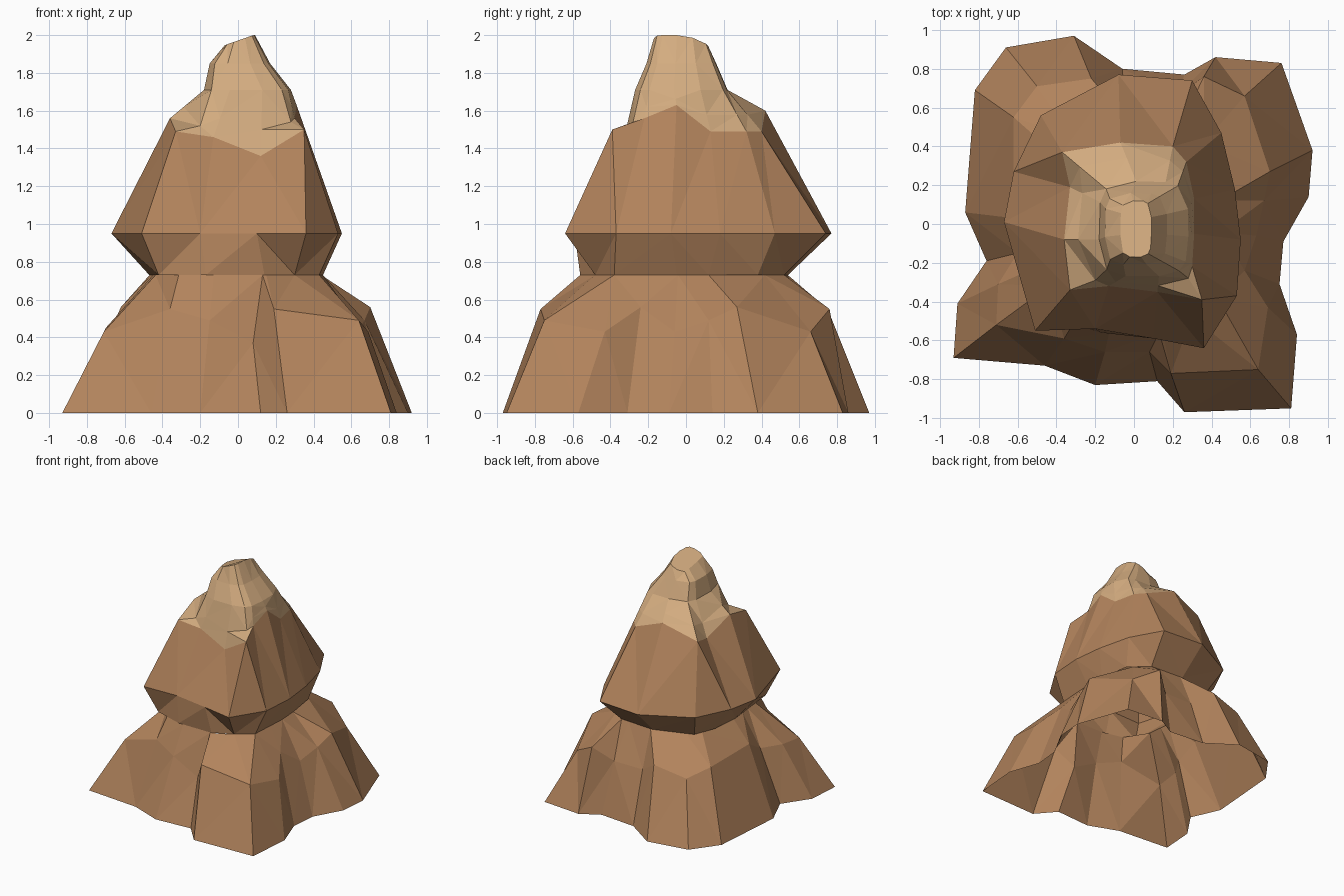
import bpy, bmesh, math
from mathutils import Vector

if "Cube" in bpy.data.objects:
    bpy.data.objects.remove(bpy.data.objects["Cube"])


def material(name, rgb):
    m = bpy.data.materials.new(name)
    m.diffuse_color = (*rgb, 1)
    m.use_nodes = True
    m.node_tree.nodes["Principled BSDF"].inputs["Base Color"].default_value = m.diffuse_color
    return m


BROWN = material("rock brown", (0.445, 0.228, 0.107))
TAN = material("peak tan", (0.655, 0.413, 0.215))


def loft(name, rings, mat, close_top=False):
    """Skin a stack of equal-count rings with flat triangles."""
    bm = bmesh.new()
    rows = [[bm.verts.new(p) for p in r] for r in rings]
    n = len(rows[0])
    for a, b in zip(rows, rows[1:]):
        for i in range(n):
            j = (i + 1) % n
            bm.faces.new((a[i], a[j], b[j], b[i]))
    if close_top:
        bm.faces.new(rows[-1])
    bmesh.ops.triangulate(bm, faces=[f for f in bm.faces if len(f.verts) == 4],
                          quad_method='SHORT_EDGE')
    me = bpy.data.meshes.new(name)
    bm.to_mesh(me)
    bm.free()
    me.materials.append(mat)
    ob = bpy.data.objects.new(name, me)
    bpy.context.collection.objects.link(ob)
    return ob


def at(points, z):
    return [(x, y, z) for x, y in points]


def on_outline(poly, x, y):
    """Point where the ray from the centre through (x, y) meets the outline."""
    d = Vector((x, y))
    for p, q in zip(poly, poly[1:] + poly[:1]):
        p, e = Vector(p), Vector(q) - Vector(p)
        den = d.cross(e)
        if abs(den) < 1e-9:
            continue
        t, u = p.cross(e) / den, p.cross(d) / den
        if t > 0 and -1e-6 <= u <= 1 + 1e-6:
            return tuple(d * t)
    return (x * .6, y * .6)


# Waist and overhanging ledge outlines, counter-clockwise from front left
waist = [(-.42, -.48), (-.17, -.56), (.14, -.56), (.30, -.48), (.43, -.38), (.45, -.05),
         (.44, .12), (.40, .38), (.25, .52), (-.06, .54), (-.38, .43), (-.45, .25), (-.47, 0)]
ledge = [(-.51, -.55), (-.20, -.54), (.10, -.59), (.36, -.64), (.53, -.37), (.55, -.08),
         (.52, .18), (.45, .47), (.30, .74), (-.08, .77), (-.48, .56), (-.62, .27), (-.67, .01)]

# Jagged rim where the brown rock meets the tan peak
rim = [(-.33, -.34, 1.49), (-.13, -.32, 1.46), (.12, -.35, 1.36), (.35, -.39, 1.50),
       (.30, -.22, 1.56), (.31, -.05, 1.63), (.31, .13, 1.49), (.27, .32, 1.49),
       (.20, .40, 1.49), (-.07, .42, 1.60), (-.37, .37, 1.50), (-.33, .19, 1.45),
       (-.36, -.08, 1.56)]

# Spreading foot (open underneath): ground outline and shoulder
ground = [(-.93, -.69), (-.46, -.73), (-.20, -.83), (.12, -.81), (.26, -.97), (.81, -.95),
          (.84, -.57), (.75, -.31), (.77, -.09), (.90, .14), (.92, .38), (.76, .83),
          (.42, .86), (.26, .77), (-.06, .80), (-.31, .97), (-.66, .91), (-.82, .69),
          (-.87, .06), (-.76, -.19), (-.91, -.41)]
shoulder = [(-.71, -.52, .43), (-.36, -.59, .55), (-.15, -.66, .49), (.08, -.66, .37),
            (.19, -.77, .55), (.64, -.75, .49), (.69, -.43, .43), (.57, -.24, .56),
            (.63, -.06, .43), (.67, .12, .49), (.70, .27, .56), (.57, .66, .43),
            (.36, .76, .55), (.22, .66, .43), (-.05, .66, .43), (-.22, .75, .55),
            (-.50, .71, .49), (-.62, .55, .56), (-.62, .03, .56), (-.60, -.15, .45),
            (-.70, -.31, .45)]
# Top of each rib on the waist; front leg ribs pinch together
foot_top = [on_outline(waist, x, y) for x, y, z in shoulder]
foot_top[3], foot_top[4] = (.13, -.56), (.15, -.56)
foot_top[5], foot_top[6], foot_top[10] = (.30, -.48), (.43, -.38), (.44, .12)
loft("rock_foot", [at(ground, 0), shoulder, at(foot_top, .73)], BROWN)

# Upper rock with undercut ledge
loft("upper_rock", [at(waist, .73), at(ledge, .95), rim], BROWN)


# Tan peak: boxy rings following the rim directions
def boxy(x0, x1, y0, y1):
    cx, cy, hx, hy = (x0 + x1) / 2, (y0 + y1) / 2, (x1 - x0) / 2, (y1 - y0) / 2
    out = []
    for x, y, z in rim:
        a = math.atan2(y, x)
        c, s = math.cos(a), math.sin(a)
        r = (abs(c) ** 4 + abs(s) ** 4) ** -.25
        out.append((cx + hx * r * c, cy + hy * r * s))
    return out


neck = at(boxy(-.18, .28, -.27, .22), 1.71)
# Peak base: halfway to the neck, with a flat shelf at the two front corners
base = [tuple(Vector(a).lerp(Vector(b), .4)) for a, b in zip(rim, neck)]
base[0], base[3] = (-.20, -.29, 1.52), (.28, -.28, 1.54)
summit = [(x, y, min(2.0, 1.975 + .35 * (x - .01)) - .4 * max(0, y))
          for x, y in boxy(-.07, .09, -.17, .12)]
loft("peak", [rim, base, neck, at(boxy(-.15, .17, -.21, .16), 1.85), summit], TAN,
     close_top=True)
